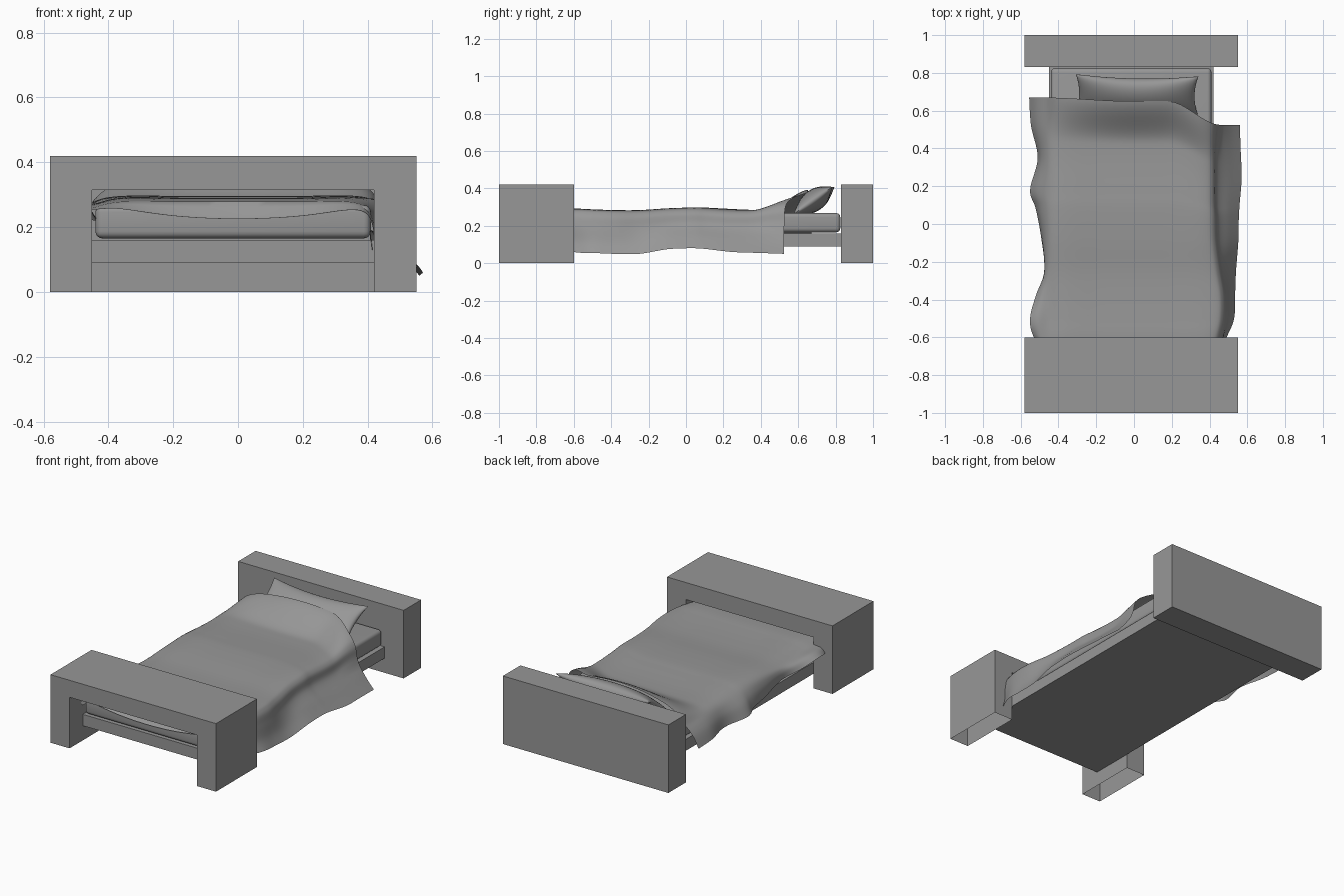
import bpy, bmesh, math
from mathutils import Vector

old = bpy.data.objects.get("Cube")
if old:
    bpy.data.objects.remove(old, do_unlink=True)

grey = bpy.data.materials.new("plain grey")
grey.use_nodes = True
tone = (0.31, 0.31, 0.31, 1)
grey.diffuse_color = tone
grey.node_tree.nodes["Principled BSDF"].inputs["Base Color"].default_value = tone


def finish(name, bm, smooth=False):
    me = bpy.data.meshes.new(name)
    bm.to_mesh(me)
    bm.free()
    ob = bpy.data.objects.new(name, me)
    bpy.context.collection.objects.link(ob)
    me.materials.append(grey)
    if smooth:
        bpy.ops.object.select_all(action='DESELECT')
        ob.select_set(True)
        bpy.context.view_layer.objects.active = ob
        bpy.ops.object.shade_smooth_by_angle(angle=math.radians(40))
    return ob


def box(name, lo, hi, bevel=0):
    bm = bmesh.new()
    bmesh.ops.create_cube(bm, size=1)
    for v in bm.verts:
        v.co = [(a + b) / 2 + c * (b - a) for a, b, c in zip(lo, hi, v.co)]
    if bevel:
        bmesh.ops.bevel(bm, geom=bm.edges[:], offset=bevel, segments=4,
                        profile=0.5, affect='EDGES')
    return finish(name, bm, bool(bevel))


def spline(pts, t):
    """Catmull-Rom through equal-length tuples, t from 0 to 1."""
    s = t * (len(pts) - 1)
    i = min(int(s), len(pts) - 2)
    f = s - i
    p = [pts[max(0, min(len(pts) - 1, i + k))] for k in (-1, 0, 1, 2)]
    return [b + f * (c - a) / 2 + f * f * (a - 2.5 * b + 2 * c - d / 2)
            + f ** 3 * (1.5 * (b - c) + (d - a) / 2) for a, b, c, d in zip(*p)]


def ramp(x, a, b):
    t = max(0, min(1, (x - a) / (b - a)))
    return t * t * (3 - 2 * t)


def grid(bm, rows, flip=False):
    vs = [[bm.verts.new(p) for p in r] for r in rows]
    for r, q in zip(vs, vs[1:]):
        for i in range(len(r) - 1):
            f = (r[i], r[i + 1], q[i + 1], q[i])
            bm.faces.new(f[::-1] if flip else f)


# Bed ends: solid head block, portal shaped foot block with open leg bottoms
box("headboard", (-.58, .83, 0), (.55, 1, .42))
bm = bmesh.new()
outline = [(-.58, 0), (-.58, .42), (.55, .42), (.55, 0),
           (.42, 0), (.42, .315), (-.45, .315), (-.45, 0)]
front = bm.faces.new([bm.verts.new((x, -1, z)) for x, z in outline])
ext = bmesh.ops.extrude_face_region(bm, geom=[front], use_keep_orig=True)
bmesh.ops.translate(bm, vec=(0, .4, 0),
                    verts=[g for g in ext["geom"] if isinstance(g, bmesh.types.BMVert)])
bmesh.ops.recalc_face_normals(bm, faces=bm.faces[:])
bmesh.ops.delete(bm, geom=[f for f in bm.faces if f.calc_center_median().z < .01],
                 context='FACES_ONLY')
finish("footboard", bm)

# Base and mattress
box("bed_base", (-.45, -.87, .09), (.42, .83, .16))
box("mattress", (-.44, -.87, .165), (.41, .825, .268), .022)

# Pillow, leaning on the mattress
bm = bmesh.new()
N = 24
for side in (1, -1):
    rows = []
    for j in range(N + 1):
        v = math.sin((j / N - .5) * math.pi)
        row = []
        for i in range(N + 1):
            u = math.sin((i / N - .5) * math.pi)
            x = .325 * u * (1 - .06 * (1 - v * v))
            y = .125 * v * (1 - .25 * (1 - u * u))
            z = side * .058 * (max(0, (1 - u * u) * (1 - v * v))) ** .45
            row.append((x, y, z))
        rows.append(row)
    grid(bm, rows, side < 0)
bmesh.ops.remove_doubles(bm, verts=bm.verts[:], dist=.0001)
pillow = finish("pillow", bm, True)
pillow.location = (.015, .685, .336)
pillow.rotation_euler = (math.radians(35), 0, math.radians(-1))

# Blanket stations: y, right-hand hem x z, left-hand hem x z, shoulder x, top z
stations = [
    (-.89, -.44, .23, .415, .14, .40, .275),
    (-.75, -.44, .22, .415, .10, .41, .285),
    (-.60, -.53, .24, .49, .06, .45, .290),
    (-.50, -.55, .25, .53, .055, .47, .286),
    (-.38, -.52, .22, .535, .05, .47, .282),
    (-.25, -.475, .19, .54, .05, .45, .282),
    (-.08, -.49, .16, .552, .075, .43, .292),
    (.08, -.52, .16, .555, .08, .425, .296),
    (.18, -.55, .15, .56, .075, .42, .292),
    (.35, -.51, .14, .57, .06, .42, .284),
    (.52, -.545, .14, .565, .055, .42, .284),
    (.67, -.555, .14, .56, .05, .43, .285)]
bm = bmesh.new()
rows = []
for j in range(89):
    y0, xl, zl, xr, zr, sr, zt = spline(stations, j / 88)
    section = [(xl, zl), (xl * .5 - .235, (zl + zt) / 2), (-.445, zt - .018), (-.36, zt),
               (-.18, zt), (0, zt), (.18, zt), (sr - .06, zt), (sr, zt - .025),
               (sr + .02, zt - .09), (sr * .4 + xr * .6, zr + .06), (xr, zr)]
    row = []
    for i in range(67):
        x, z = spline(section, i / 66)
        inner = max(0, 1 - (x / .46) ** 2)
        # Raised over the pillow, sagging over the foot of the mattress
        z += .11 * ramp(y0, .44, .69) * inner ** .7 - .05 * ramp(-y0, .85, .89) * inner
        y = y0 - .02 * ramp(x, -.5, 0) * ramp(y0, 0, .67)
        y -= .125 * ramp(x, .18, .46) * ramp(y0, -.3, .67)
        row.append((x, y, z))
    rows.append(row)
grid(bm, rows)
finish("blanket", bm, True)
